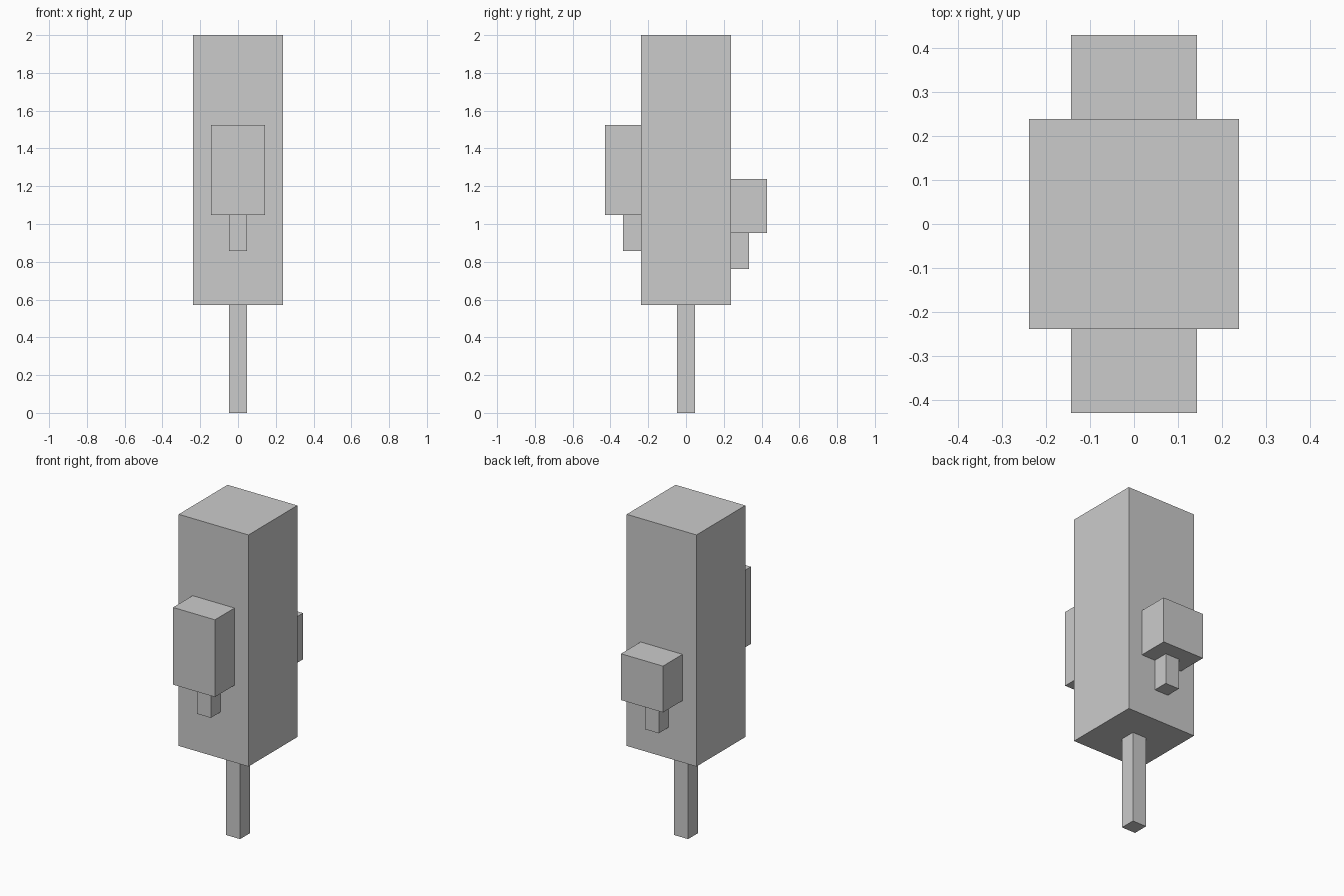
import bpy
import bmesh
from mathutils import Vector

if "Cube" in bpy.data.objects:
    bpy.data.objects.remove(bpy.data.objects["Cube"])

U = 2 / 21  # the blocky tree sits on a grid 21 cells high


def box(name, x, y, z):
    """Box from (min, max) ranges given in grid cells."""
    lo, hi = (Vector(c) * U for c in zip(x, y, z))
    bm = bmesh.new()
    bmesh.ops.create_cube(bm, size=1)
    bmesh.ops.scale(bm, vec=hi - lo, verts=bm.verts)
    bmesh.ops.translate(bm, vec=(lo + hi) / 2, verts=bm.verts)
    mesh = bpy.data.meshes.new(name)
    bm.to_mesh(mesh)
    bm.free()
    bpy.context.collection.objects.link(bpy.data.objects.new(name, mesh))


# Trunk and main crown
box("trunk", (-0.5, 0.5), (-0.5, 0.5), (0, 6))
box("crown", (-2.5, 2.5), (-2.5, 2.5), (6, 21))

# Side branches, each a short stem carrying a leaf block against the crown
for side, sign, base, height in (("front", -1, 9, 5), ("back", 1, 8, 3)):
    stem_y = sorted((sign * 2.5, sign * 3.5))
    leaf_y = sorted((sign * 2.5, sign * 4.5))
    box(side + "_branch_stem", (-0.5, 0.5), stem_y, (base, base + 2))
    box(side + "_branch_leaves", (-1.5, 1.5), leaf_y, (base + 2, base + 2 + height))
